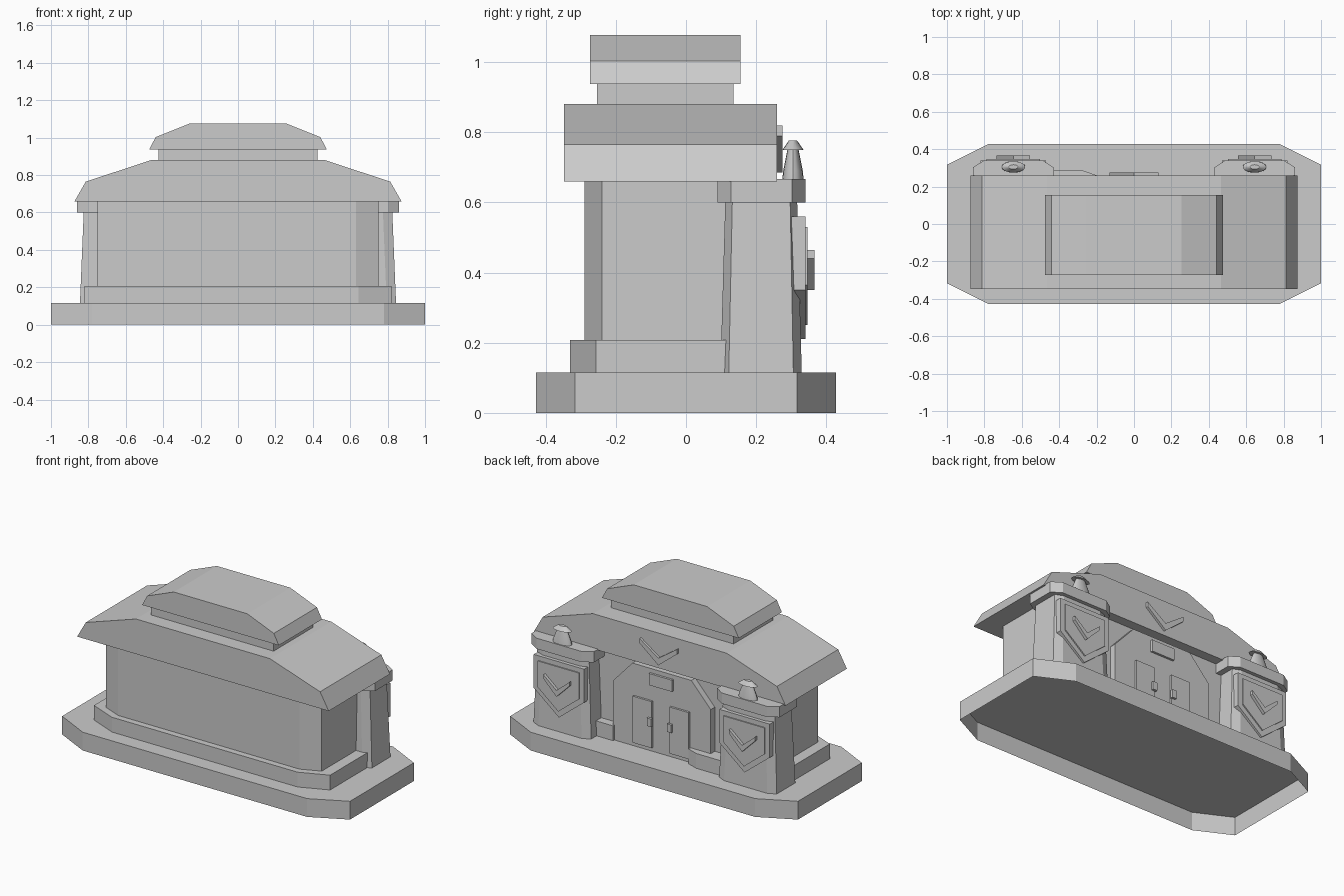
import bpy
import bmesh
from math import cos, sin, tau

cube = bpy.data.objects.get("Cube")
if cube:
    bpy.data.objects.remove(cube, do_unlink=True)

# One plain stone colour
stone = bpy.data.materials.new("grey_stone")
stone.use_nodes = True
grey = (0.6, 0.6, 0.6, 1)
stone.diffuse_color = grey
stone.node_tree.nodes["Principled BSDF"].inputs["Base Color"].default_value = grey


def loft(name, rings, open_start=False):
    """Skin through matching rings of 3D points, closed at the ends."""
    bm = bmesh.new()
    loops = [[bm.verts.new(p) for p in ring] for ring in rings]
    n = len(loops[0])
    for a, b in zip(loops, loops[1:]):
        for i in range(n):
            j = (i + 1) % n
            bm.faces.new((a[i], a[j], b[j], b[i]))
    if not open_start:
        bm.faces.new(loops[0])
    bm.faces.new(loops[-1])
    bmesh.ops.recalc_face_normals(bm, faces=bm.faces)
    mesh = bpy.data.meshes.new(name)
    bm.to_mesh(mesh)
    bm.free()
    mesh.materials.append(stone)
    obj = bpy.data.objects.new(name, mesh)
    bpy.context.collection.objects.link(obj)
    return obj


def slab(name, outline, z0, z1, open_start=False):
    return loft(name, [[(x, y, z) for x, y in outline] for z in (z0, z1)], open_start)


def panel(name, profile, y0, y1):
    return loft(name, [[(x, y, z) for x, z in profile] for y in (y0, y1)])


def octagon(x0, x1, y0, y1, cx, cy):
    return [(x0 + cx, y0), (x1 - cx, y0), (x1, y0 + cy), (x1, y1 - cy),
            (x1 - cx, y1), (x0 + cx, y1), (x0, y1 - cy), (x0, y0 + cy)]


def symmetric(half):
    """Right half of a profile, listed bottom to top, closed by its mirror."""
    return half + [(-x, z) for x, z in reversed(half)]


def box(name, x0, x1, y0, y1, z0, z1):
    return slab(name, [(x0, y0), (x1, y0), (x1, y1), (x0, y1)], z0, z1)


def chevron(name, cx, half, y0, y1, bottom, top, edge, thick):
    pts = [(0, bottom), (half, top - edge), (half, top),
           (0, bottom + thick), (-half, top), (-half, top - edge)]
    return panel(name, [(cx + x, z) for x, z in pts], y0, y1)


def shield(name, cx, half, y0, y1, tip, shoulder, top):
    pts = [(0, tip), (half, shoulder), (half, top), (-half, top), (-half, shoulder)]
    return panel(name, [(cx + x, z) for x, z in pts], y0, y1)


# Stepped base, hollow underneath, and main hall
slab("base", octagon(-1, 1, -0.427, 0.427, 0.22, 0.11), 0, 0.115, open_start=True)
slab("plinth", octagon(-0.82, 0.82, -0.33, 0.21, 0.175, 0.073), 0.115, 0.208)
slab("right_curb", [(-0.5, 0.15), (-0.2, 0.15), (-0.2, 0.26),
                    (-0.27, 0.285), (-0.5, 0.285)], 0.115, 0.208)
box("left_curb", 0.33, 0.5, 0.15, 0.252, 0.115, 0.208)
slab("hall_walls", octagon(-0.75, 0.75, -0.29, 0.2, 0.12, 0.05), 0.2, 0.66)

# Two-tier roof
panel("main_roof", symmetric([(0.874, 0.66), (0.814, 0.765), (0.465, 0.88)]), -0.348, 0.26)
box("roof_neck", -0.425, 0.425, -0.254, 0.135, 0.88, 0.937)
panel("upper_roof", symmetric([(0.475, 0.937), (0.44, 1.003), (0.255, 1.077)]),
      -0.273, 0.155)
chevron("roof_chevron", 0, 0.13, 0.26, 0.275, 0.685, 0.82, 0.03, 0.045)

# Entrance with arch, doors, handles and sign plate
panel("entrance_arch", symmetric([(0.34, 0.115), (0.34, 0.485), (0.205, 0.632)]), 0.19, 0.24)
for side, s in (("left", 1), ("right", -1)):
    x0, x1 = sorted((s * 0.062, s * 0.195))
    box(side + "_door", x0, x1, 0.235, 0.253, 0.14, 0.432)
    h = s * 0.07
    box(side + "_door_handle", h - 0.015, h + 0.015, 0.25, 0.268, 0.28, 0.33)
box("sign_plate", -0.08, 0.08, 0.235, 0.254, 0.532, 0.605)

# Pair of tapered pillars with caps, shields and lamps
for side, s in (("left", 1), ("right", -1)):
    px = s * 0.645
    foot = octagon(px - 0.2, px + 0.2, 0.098, 0.33, 0.05, 0.024)
    head = octagon(px - 0.18, px + 0.18, 0.112, 0.317, 0.05, 0.02)
    loft(side + "_pillar", [[(x, y, 0.115) for x, y in foot],
                            [(x, y, 0.6) for x, y in head]])
    slab(side + "_pillar_cap",
         octagon(px - 0.217, px + 0.217, 0.09, 0.34, 0.06, 0.038), 0.6, 0.667)
    shield(side + "_outer_shield", px, 0.175, 0.3, 0.34, 0.21, 0.35, 0.56)
    shield(side + "_inner_shield", px, 0.143, 0.33, 0.347, 0.25, 0.365, 0.53)
    chevron(side + "_shield_chevron", px, 0.09, 0.345, 0.366, 0.35, 0.465, 0.025, 0.04)
    lamp = [(0.031, 0.66), (0.028, 0.69), (0.016, 0.75), (0.03, 0.75), (0.012, 0.776)]
    obj = loft(side + "_lamp", [[(px + 2.1 * r * cos(tau * i / 16),
                                  0.305 + r * sin(tau * i / 16), z)
                                 for i in range(16)] for r, z in lamp])
    bpy.ops.object.select_all(action="DESELECT")
    bpy.context.view_layer.objects.active = obj
    obj.select_set(True)
    bpy.ops.object.shade_smooth_by_angle(angle=0.6)
